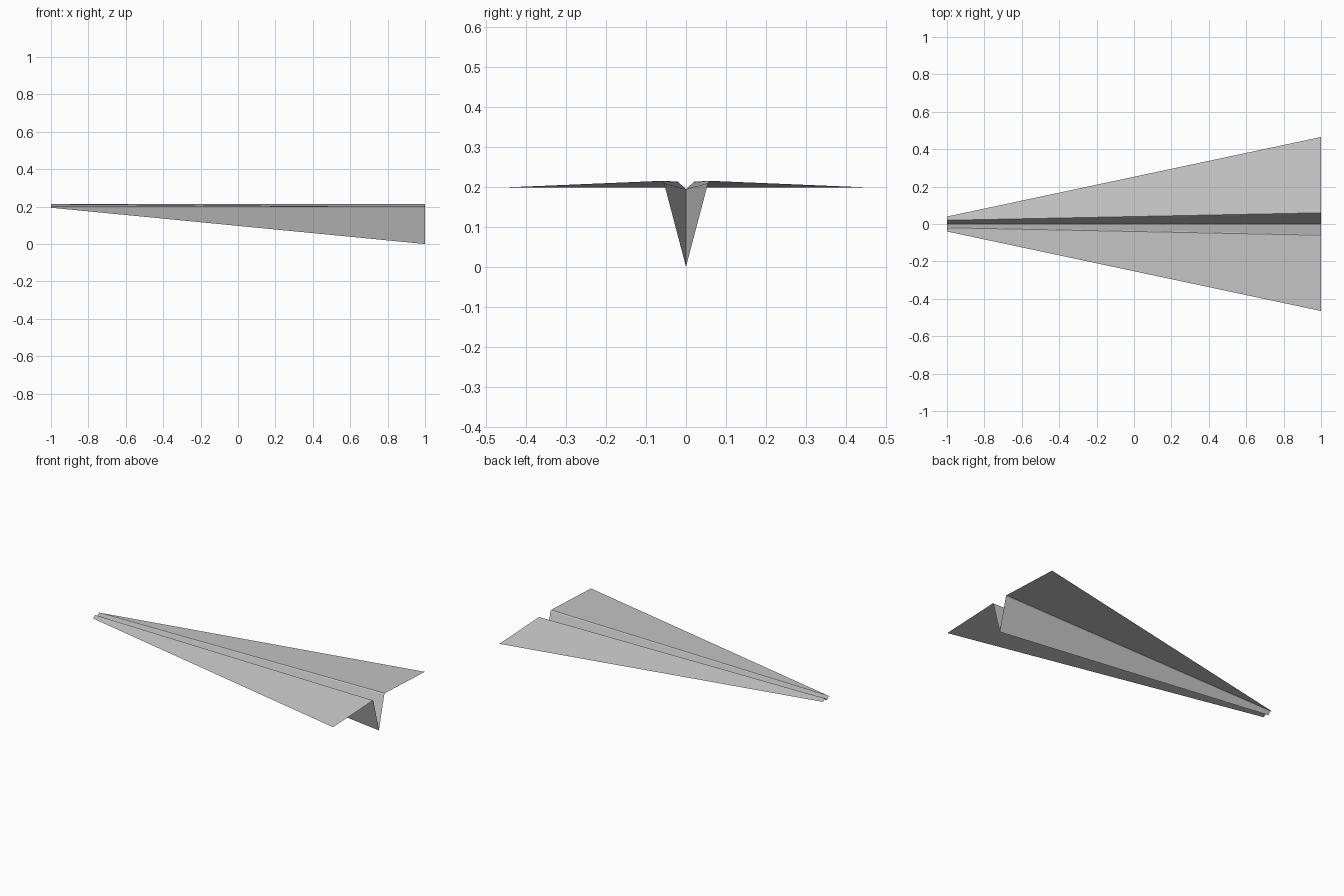
import bpy
import bmesh

cube = bpy.data.objects.get("Cube")
if cube:
    bpy.data.objects.remove(cube, do_unlink=True)

paper = bpy.data.materials.new("grey paper")
paper.use_nodes = True
colour = (0.6, 0.6, 0.6, 1)
paper.diffuse_color = colour
paper.node_tree.nodes["Principled BSDF"].inputs["Base Color"].default_value = colour

# Half sections (y, z) from the keel fold to the wing tip
NOSE = [(0, 0.194), (0.017, 0.21), (0.02, 0.213), (0.04, 0.198)]
TAIL = [(0, 0), (0.055, 0.209), (0.06, 0.215), (0.465, 0.198)]


def fold_strip(name, first, last):
    """Folded sheet between two section points, mirrored across y = 0."""
    bm = bmesh.new()
    for i in range(first, last):
        corners = [(-1, *NOSE[i]), (1, *TAIL[i]), (1, *TAIL[i + 1]), (-1, *NOSE[i + 1])]
        bm.faces.new([bm.verts.new(c) for c in corners])
    bmesh.ops.remove_doubles(bm, verts=bm.verts, dist=0.0001)
    mesh = bpy.data.meshes.new(name)
    bm.to_mesh(mesh)
    bm.free()
    mesh.materials.append(paper)
    obj = bpy.data.objects.new(name, mesh)
    bpy.context.collection.objects.link(obj)
    mirror = obj.modifiers.new("mirror", "MIRROR")
    mirror.use_axis = (False, True, False)
    return obj


# Folded body, and wings with their narrow creased edge
fold_strip("keel", 0, 1)
fold_strip("wings", 1, 3)
